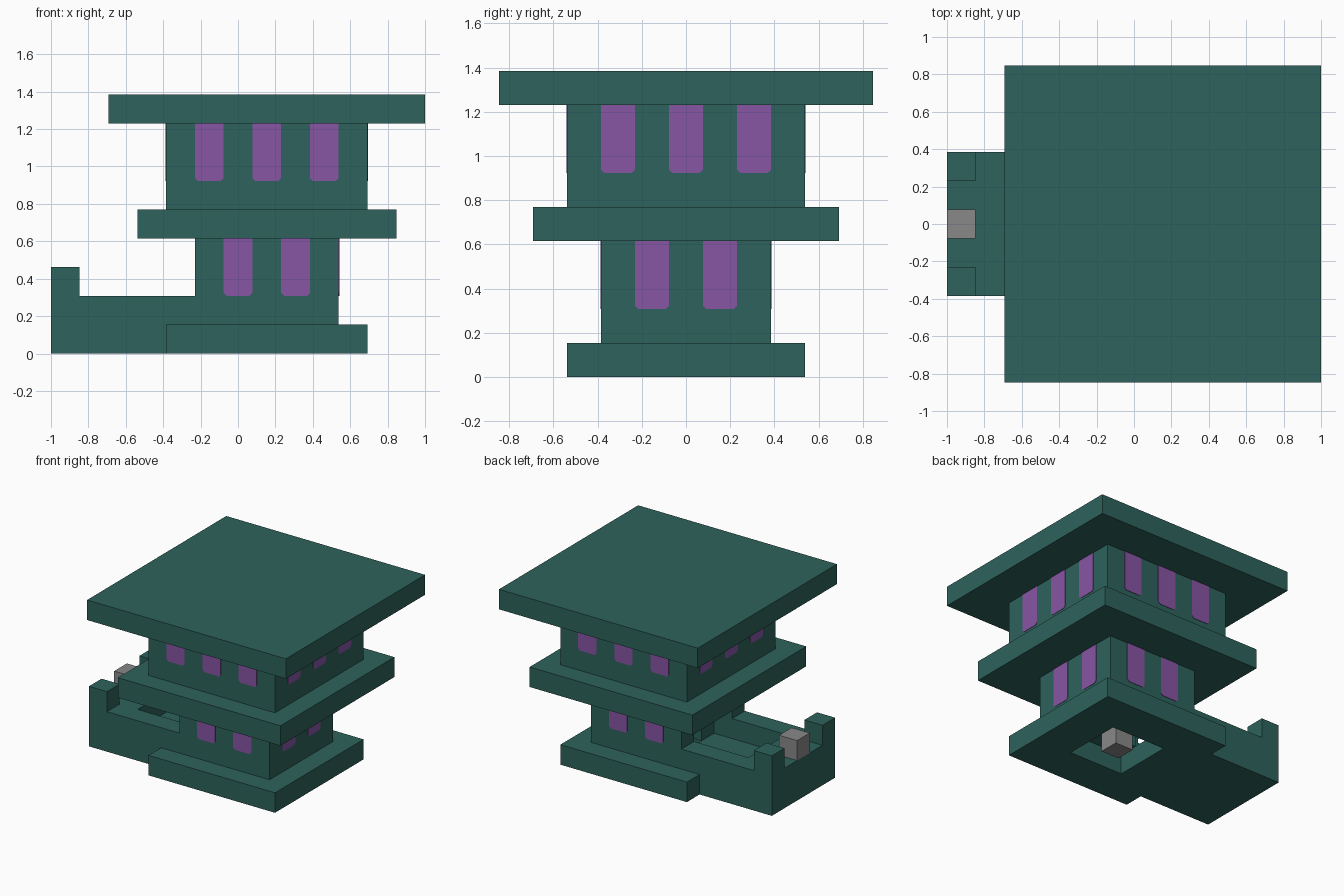
import bpy, bmesh
from mathutils import Vector, Matrix
from math import pi

if "Cube" in bpy.data.objects:
    bpy.data.objects.remove(bpy.data.objects["Cube"], do_unlink=True)

U = 2 / 13  # one building block


def material(name, rgb):
    m = bpy.data.materials.new(name)
    m.use_nodes = True
    color = (*rgb, 1)
    m.diffuse_color = color
    node = next(n for n in m.node_tree.nodes if n.type == "BSDF_PRINCIPLED")
    node.inputs["Base Color"].default_value = color
    return m


green = material("dark_green", (0.027, 0.123, 0.106))
purple = material("window_purple", (0.242, 0.092, 0.376))
grey = material("stone_grey", (0.25, 0.25, 0.25))


def add_object(name, bm, mat):
    bmesh.ops.recalc_face_normals(bm, faces=bm.faces)
    mesh = bpy.data.meshes.new(name)
    bm.to_mesh(mesh)
    bm.free()
    mesh.materials.append(mat)
    obj = bpy.data.objects.new(name, mesh)
    bpy.context.scene.collection.objects.link(obj)
    return obj


def box(name, x, y, z, mat=green):
    """Box from (low, high) pairs measured in blocks."""
    bm = bmesh.new()
    bmesh.ops.create_cube(bm, size=1)
    spans = (x, y, z)
    for v in bm.verts:
        v.co = [U * (lo + (c + 0.5) * (hi - lo)) for c, (lo, hi) in zip(v.co, spans)]
    return add_object(name, bm, mat)


def combine(obj, other, operation):
    mod = obj.modifiers.new(operation.lower(), "BOOLEAN")
    mod.operation = operation
    mod.solver = "EXACT"
    mod.object = other
    bpy.context.view_layer.objects.active = obj
    bpy.ops.object.modifier_apply(modifier=mod.name)
    bpy.data.objects.remove(other, do_unlink=True)


def window(name, origin, angle):
    """Thin pane with clipped lower corners, facing -y before it is turned."""
    c = 0.1
    outline = [(-0.5, 2), (-0.5, c), (c - 0.5, 0), (0.5 - c, 0), (0.5, c), (0.5, 2)]
    bm = bmesh.new()
    face = bm.faces.new([bm.verts.new((x, 0, z)) for x, z in outline])
    new = bmesh.ops.extrude_face_region(bm, geom=[face])["geom"]
    bmesh.ops.translate(bm, vec=(0, -0.02, 0),
                        verts=[g for g in new if isinstance(g, bmesh.types.BMVert)])
    bm.transform(Matrix.Scale(U, 4) @ Matrix.Translation(Vector(origin))
                 @ Matrix.Rotation(angle, 4, "Z"))
    add_object(name, bm, purple)


# Ground floor: plinth, entrance terrace and lower storey as one solid
ground = box("ground_floor", (-2.5, 4.5), (-3.5, 3.5), (0, 1))
combine(ground, box("terrace", (-6.5, -1.5), (-2.5, 2.5), (0, 2)), "UNION")
combine(ground, box("storey", (-1.5, 3.5), (-2.5, 2.5), (0.5, 4)), "UNION")
for side in (-1, 1):
    y = sorted((side * 1.5, side * 2.5))
    combine(ground, box("post", (-6.5, -5.5), y, (1.5, 3)), "UNION")

# Sunken walk, doorway and opening under the plinth
combine(ground, box("walk_cutter", (-4.5, -0.5), (-1.5, 1.5), (1, 5)), "DIFFERENCE")
combine(ground, box("door_cutter", (-0.6, 0.5), (-0.5, 0.5), (1, 5)), "DIFFERENCE")
combine(ground, box("floor_cutter", (-0.5, 2.5), (-1.5, 1.5), (-1, 1)), "DIFFERENCE")

# Upper levels
box("middle_ledge", (-3.5, 5.5), (-4.5, 4.5), (4, 5))
box("upper_storey", (-2.5, 4.5), (-3.5, 3.5), (5, 8))
box("roof_slab", (-4.5, 6.5), (-5.5, 5.5), (8, 9))

# Stone blocks on the terrace and in the floor opening
box("terrace_block", (-6.5, -5.5), (-0.5, 0.5), (2, 3), grey)
box("floor_block", (0.5, 1.5), (-0.5, 0.5), (0, 1), grey)

# Windows
for level, z, xs, ys, half_y, x_low, x_high in (
        ("lower", 2, (0, 2), (-1, 1), 2.5, None, 3.5),
        ("upper", 6, (-1, 1, 3), (-2, 0, 2), 3.5, -2.5, 4.5)):
    for x in xs:
        window(level + "_front_window", (x, -half_y, z), 0)
        window(level + "_back_window", (x, half_y, z), pi)
    for y in ys:
        window(level + "_left_window", (x_high, y, z), pi / 2)
        if x_low is not None:
            window(level + "_right_window", (x_low, y, z), -pi / 2)
